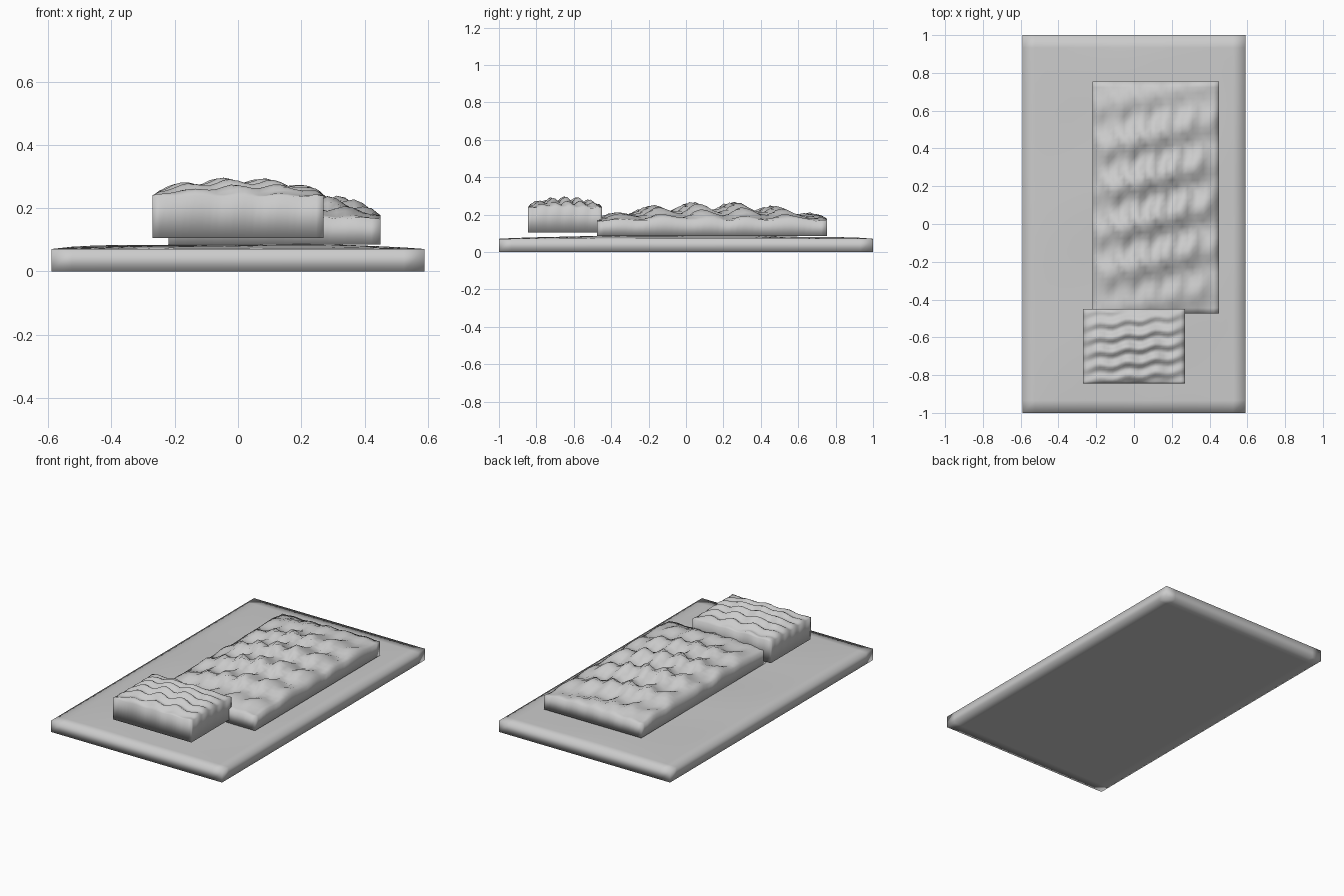
import bpy, bmesh
from math import sin, pi

if "Cube" in bpy.data.objects:
    bpy.data.objects.remove(bpy.data.objects["Cube"])


def soft_slab(name, x0, x1, y0, y1, bottom, nx, ny, height):
    """Closed gridded box whose top face follows height(x, y, u, v)."""
    bm = bmesh.new()

    def sheet(top):
        rows = []
        for j in range(ny + 1):
            v = j / ny
            row = []
            for i in range(nx + 1):
                u = i / nx
                x, y = x0 + (x1 - x0) * u, y0 + (y1 - y0) * v
                row.append(bm.verts.new((x, y, height(x, y, u, v) if top else bottom)))
            rows.append(row)
        for j in range(ny):
            for i in range(nx):
                q = [rows[j][i], rows[j][i + 1], rows[j + 1][i + 1], rows[j + 1][i]]
                bm.faces.new(q if top else q[::-1])
        return rows

    def rim(r):
        return (r[0][:-1] + [row[-1] for row in r[:-1]]
                + r[-1][:0:-1] + [row[0] for row in r[:0:-1]])

    a, b = rim(sheet(True)), rim(sheet(False))
    n = len(a)
    for i in range(n):
        k = (i + 1) % n
        bm.faces.new((b[i], b[k], a[k], a[i]))
    bmesh.ops.recalc_face_normals(bm, faces=bm.faces)
    for f in bm.faces:
        f.smooth = True
    me = bpy.data.meshes.new(name)
    bm.to_mesh(me)
    bm.free()
    ob = bpy.data.objects.new(name, me)
    bpy.context.collection.objects.link(ob)
    return ob


def dome(u, v, power):
    return max(0.0, sin(pi * u) * sin(pi * v)) ** power


# Gently swelling mattress
def mattress_top(x, y, u, v):
    d = dome(u, v, 0.6)
    return 0.071 + d * (0.015 + 0.003 * sin(9 * x + 2 * y) + 0.003 * sin(8 * y - 3 * x))


# Rumpled blanket: tilted cross folds and narrower lengthwise folds
def blanket_top(x, y, u, v):
    d = dome(u, v, 0.65)
    return (0.172 + 0.056 * d
            + (0.15 + 0.85 * d) * (0.024 * sin(2 * pi * (y - 0.25 * x - 0.17) / 0.225)
                   + 0.022 * sin(2 * pi * (x + 0.2 * y) / 0.125
                                 + 1.2 * sin(2 * pi * y / 0.225))))


# Pillow: fine ripples running across the width
def pillow_top(x, y, u, v):
    d = dome(u, v, 0.5)
    return (0.238 + 0.037 * d
            + (0.15 + 0.85 * d) * (0.015 * sin(2 * pi * (y - 0.12 * x) / 0.075
                                + 0.8 * sin(2 * pi * x / 0.15))
                   + 0.009 * sin(2 * pi * (x + 0.3 * y) / 0.14)))


soft_slab("mattress", -0.59, 0.59, -1.0, 1.0, 0.0, 18, 30, mattress_top)
soft_slab("blanket", -0.22, 0.45, -0.475, 0.755, 0.085, 24, 40, blanket_top)
soft_slab("pillow", -0.27, 0.27, -0.845, -0.45, 0.105, 24, 32, pillow_top)
